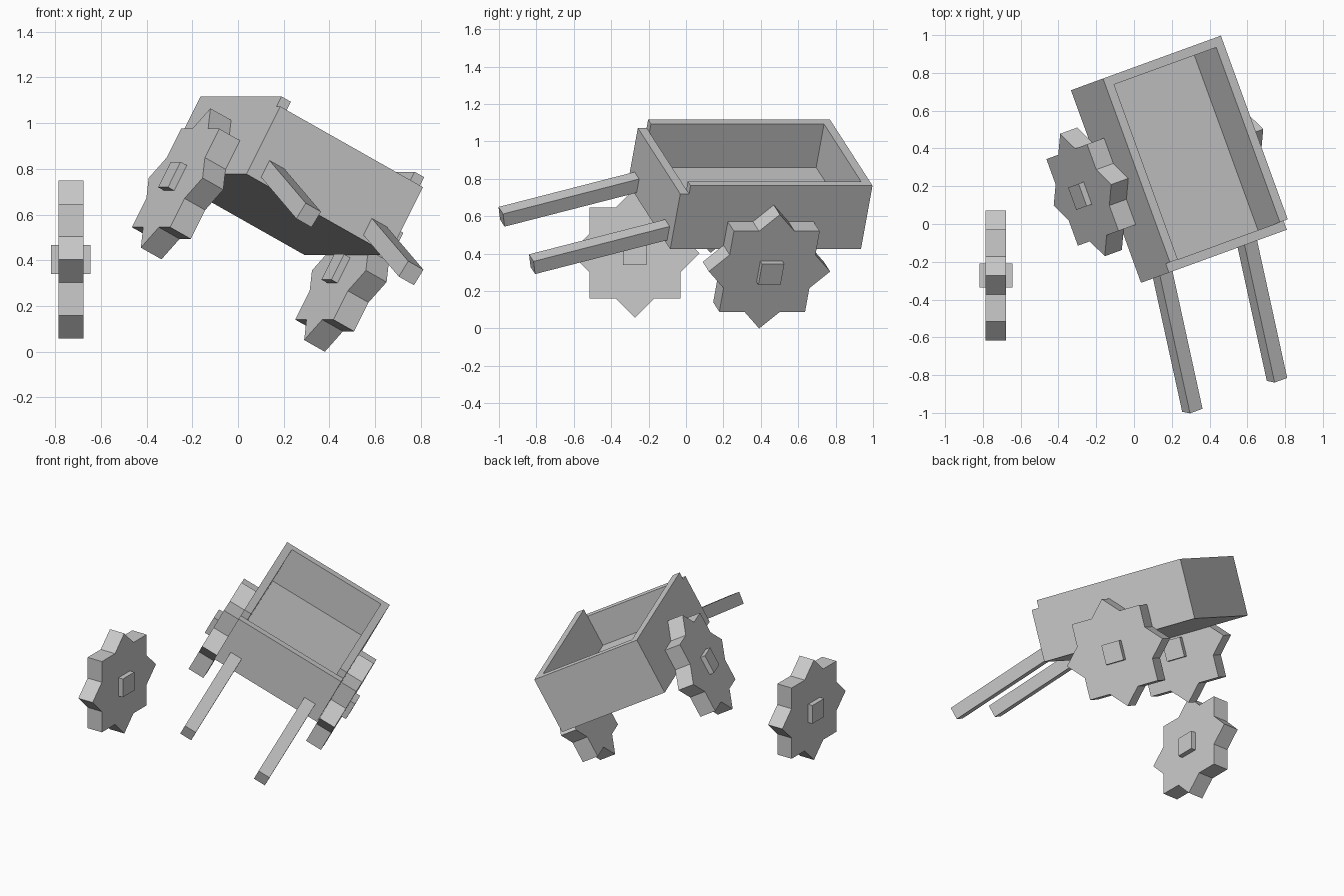
import bpy, bmesh
from math import radians, sin, cos, tan, pi
from mathutils import Matrix, Vector

if "Cube" in bpy.data.objects:
    bpy.data.objects.remove(bpy.data.objects["Cube"])

grey = bpy.data.materials.new("plain grey")
grey.diffuse_color = (0.6, 0.6, 0.6, 1)
grey.use_nodes = True
grey.node_tree.nodes["Principled BSDF"].inputs["Base Color"].default_value = grey.diffuse_color

# Cart frame: origin at middle of the front rim, x across, y to the back, z out of the tray
CART = (Matrix.Translation((0.502, -0.089, 0.940))
        @ Matrix.Rotation(radians(20), 4, 'Z') @ Matrix.Rotation(radians(28), 4, 'Y'))


def finish(name, bm, matrix):
    bmesh.ops.recalc_face_normals(bm, faces=bm.faces)
    mesh = bpy.data.meshes.new(name)
    bm.to_mesh(mesh)
    bm.free()
    mesh.materials.append(grey)
    ob = bpy.data.objects.new(name, mesh)
    ob.matrix_world = matrix
    bpy.context.collection.objects.link(ob)
    return ob


def box(name, lo, hi, matrix):
    lo, hi = Vector(lo), Vector(hi)
    bm = bmesh.new()
    bmesh.ops.create_cube(bm, size=1, matrix=Matrix.Translation((lo + hi) / 2)
                          @ Matrix.Diagonal((hi - lo)).to_4x4())
    return finish(name, bm, matrix)


def wheel(name, matrix):
    # eight-pointed star (two crossed squares) extruded along x
    R, half = 0.345, 0.0545
    r = R * cos(pi / 4) / cos(pi / 8)
    bm = bmesh.new()
    ring = [bm.verts.new((-half, (r if i % 2 else R) * cos(i * pi / 8),
                          (r if i % 2 else R) * sin(i * pi / 8))) for i in range(16)]
    face = bm.faces.new(ring)
    out = bmesh.ops.extrude_face_region(bm, geom=[face], use_keep_orig=True)
    bmesh.ops.translate(bm, vec=(2 * half, 0, 0),
                        verts=[g for g in out["geom"] if isinstance(g, bmesh.types.BMVert)])
    finish(name, bm, matrix)
    # square hub through the middle
    box(name + "_hub", (-0.087, -0.063, -0.063), (0.087, 0.063, 0.063), matrix)


# Tray
W, T, L, D = 0.376, 0.05, 1.035, 0.385
box("left_wall", (-W, 0, -D), (-W + T, L, 0), CART)
box("right_wall", (W - T, 0, -D), (W, L, 0), CART)
box("back_wall", (-W + T, L - T, -D), (W - T, L, 0), CART)
box("front_panel", (-W, -T, -D), (W, 0, -T), CART)
box("floor", (-W + T, 0, -D), (W - T, L - T, -0.263), CART)

# Handles, pitched down towards the front, and cart wheels
for side, s in (("left", -1), ("right", 1)):
    tip = Matrix.Translation((s * 0.27, -0.777, -0.532)) @ Matrix.Rotation(radians(16), 4, 'X')
    box(side + "_handle", (-0.04, 0, -0.04), (0.04, 0.775, 0.04), CART @ tip)
    wheel(side + "_wheel", CART @ Matrix.Translation((s * (W + 0.0545), 0.493, -0.462)))

# Loose wheel standing beside the cart
wheel("loose_wheel", Matrix.Translation((-0.731, -0.273, 0.403)))
